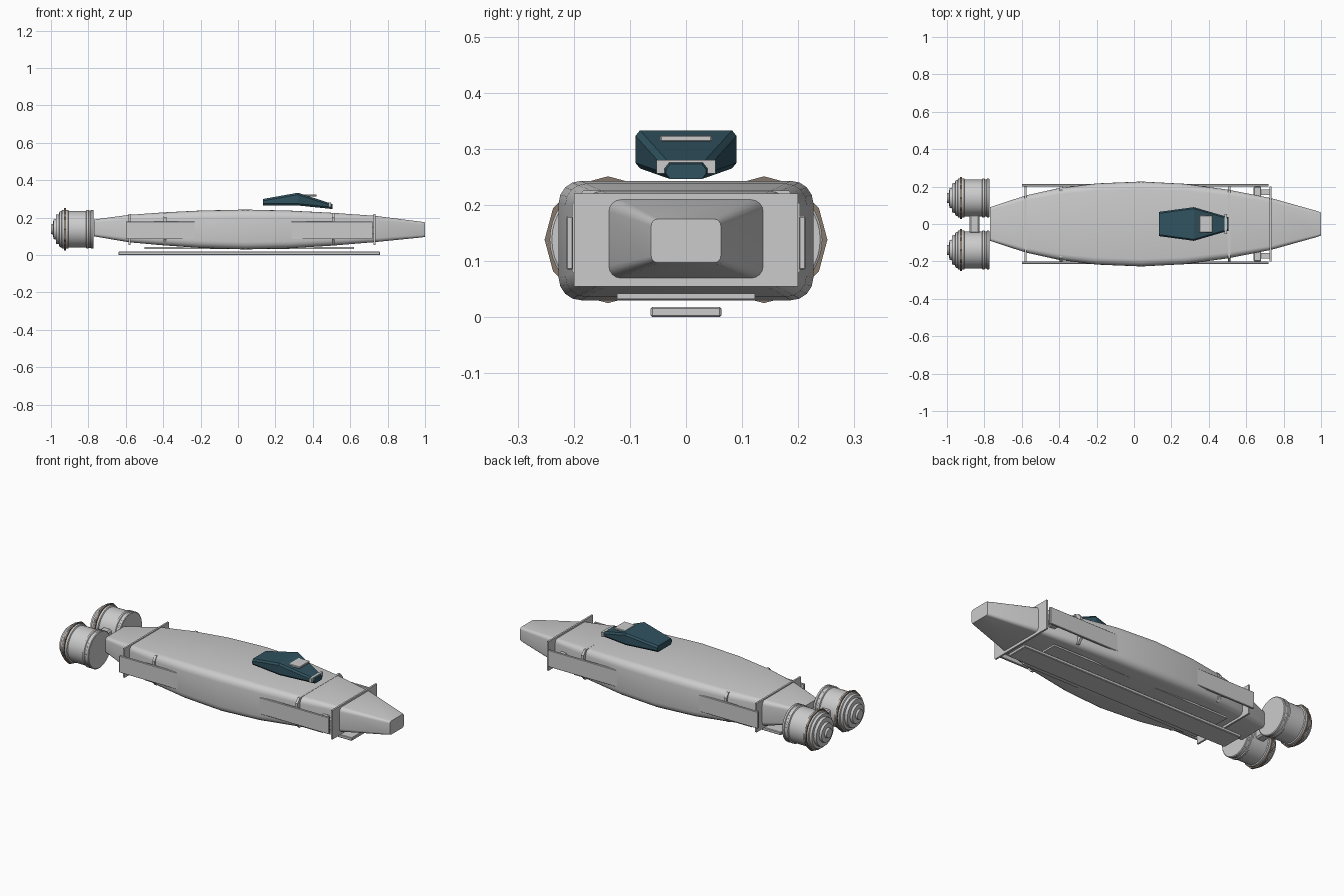
import bpy, bmesh, math

cube = bpy.data.objects.get("Cube")
if cube:
    bpy.data.objects.remove(cube)


def material(name, colour):
    m = bpy.data.materials.new(name)
    m.use_nodes = True
    m.diffuse_color = (*colour, 1)
    m.node_tree.nodes["Principled BSDF"].inputs["Base Color"].default_value = (*colour, 1)
    return m


GREY = material("light grey", (0.6, 0.6, 0.6))
TEAL = material("dark teal", (0.03, 0.085, 0.115))
BROWN = material("brown", (0.24, 0.19, 0.15))


def finish(name, bm, mat, smooth=False):
    bmesh.ops.recalc_face_normals(bm, faces=bm.faces)
    mesh = bpy.data.meshes.new(name)
    bm.to_mesh(mesh)
    bm.free()
    mesh.materials.append(mat)
    obj = bpy.data.objects.new(name, mesh)
    bpy.context.collection.objects.link(obj)
    if smooth:
        bpy.ops.object.select_all(action="DESELECT")
        obj.select_set(True)
        bpy.context.view_layer.objects.active = obj
        bpy.ops.object.shade_smooth_by_angle(angle=math.radians(30))
    return obj


def skin(name, rings, mat, smooth=False):
    """Join a row of equal point rings into a capped solid."""
    bm = bmesh.new()
    rows = [[bm.verts.new(p) for p in ring] for ring in rings]
    n = len(rows[0])
    for a, b in zip(rows, rows[1:]):
        for i in range(n):
            j = (i + 1) % n
            bm.faces.new((a[i], a[j], b[j], b[i]))
    bm.faces.new(rows[0])
    bm.faces.new(rows[-1])
    return finish(name, bm, mat, smooth)


def section(x, half, low, high, ry, rz, steps):
    """Rounded rectangle across the ship at x."""
    mid, tall = (low + high) / 2, (high - low) / 2
    ring = []
    for q, (sy, sz) in enumerate(((1, 1), (-1, 1), (-1, -1), (1, -1))):
        for k in range(steps + 1):
            a = math.pi / 2 * (q + k / steps)
            ring.append((x, sy * (half - ry) + ry * math.cos(a),
                         mid + sz * (tall - rz) + rz * math.sin(a)))
    return ring


def box(name, xs, ys, zs, mat=GREY, bevel=0.0):
    bm = bmesh.new()
    bmesh.ops.create_cube(bm, size=1)
    for v in bm.verts:
        for i, (a, b) in enumerate((xs, ys, zs)):
            v.co[i] = a + (b - a) * (v.co[i] + 0.5)
    if bevel:
        bmesh.ops.bevel(bm, geom=bm.edges[:], offset=bevel, segments=1, affect="EDGES")
    return finish(name, bm, mat)


def turned(name, profile, y, z, sides, mat, smooth=True):
    """Solid of revolution along x from (x, radius) pairs."""
    rings = [[(x, y + r * math.sin(2 * math.pi * i / sides),
               z + r * math.cos(2 * math.pi * i / sides)) for i in range(sides)]
             for x, r in profile]
    return skin(name, rings, mat, smooth)


# Hull: position, half width, bottom, top, corner size
stations = [(-0.77, 0.09, 0.10, 0.19, 0.015), (-0.58, 0.152, 0.068, 0.215, 0.025),
            (-0.4, 0.192, 0.052, 0.228, 0.033), (-0.2, 0.217, 0.038, 0.238, 0.038),
            (0.04, 0.227, 0.03, 0.243, 0.04), (0.27, 0.215, 0.036, 0.238, 0.037),
            (0.5, 0.184, 0.05, 0.226, 0.032), (0.73, 0.139, 0.069, 0.21, 0.022),
            (0.98, 0.069, 0.094, 0.178, 0.013), (1.0, 0.062, 0.097, 0.175, 0.012)]
skin("hull", [section(x, w, lo, hi, c, c, 4) for x, w, lo, hi, c in stations], GREY, True)

# Bulkhead plates and the narrower ribs between them
for name, x in (("rear_bulkhead", -0.58), ("front_bulkhead", 0.73)):
    box(name, (x - 0.005, x + 0.005), (-0.2, 0.2), (0.055, 0.22))
for name, x in (("rear_rib", -0.39), ("front_rib", 0.51)):
    skin(name, [section(x + d, 0.203, 0.057, 0.226, 0.02, 0.025, 1)
                for d in (-0.007, 0.007)], GREY)

# Side plates and their brackets
for side, s in (("left", 1), ("right", -1)):
    ys = sorted((s * 0.201, s * 0.213))
    box(side + "_side_plate", (-0.6, 0.72), ys, (0.085, 0.18), bevel=0.002)
    box(side + "_bracket", (0.64, 0.68), sorted((s * 0.13, s * 0.2)), (0.105, 0.16), bevel=0.004)
    box(side + "_bracket_rod", (0.68, 0.73), sorted((s * 0.155, s * 0.185)), (0.115, 0.15))

# Belly plates
box("upper_belly_plate", (-0.5, 0.62), (-0.123, 0.123), (0.032, 0.042))
box("lower_belly_plate", (-0.64, 0.76), (-0.063, 0.063), (0.0, 0.018), bevel=0.003)

# Canopy with its upper plate and nose cuff
skin("canopy", [section(x, w, lo, hi, 0.008, 0.01, 1) for x, w, lo, hi in
                ((0.135, 0.065, 0.265, 0.3), (0.32, 0.09, 0.265, 0.333),
                 (0.505, 0.036, 0.246, 0.273))], TEAL)
box("canopy_plate", (0.35, 0.42), (-0.046, 0.046), (0.313, 0.324), bevel=0.002)
box("canopy_cuff", (0.485, 0.498), (-0.053, 0.053), (0.256, 0.28))

# Engines
body = [(-0.772, 0.1), (-0.775, 0.104), (-0.785, 0.104), (-0.788, 0.1), (-0.797, 0.1),
        (-0.8, 0.104), (-0.81, 0.104), (-0.813, 0.098), (-0.905, 0.098), (-0.908, 0.104),
        (-0.94, 0.104), (-0.943, 0.098), (-0.955, 0.094), (-0.957, 0.08), (-0.972, 0.078),
        (-0.974, 0.055), (-0.987, 0.052), (-0.989, 0.028), (-1.0, 0.026)]
for side, s in (("left", 1), ("right", -1)):
    turned(side + "_engine", body, s * 0.139, 0.138, 40, GREY)
    turned(side + "_engine_band", [(-0.92, 0.113), (-0.93, 0.113)], s * 0.139, 0.138, 12, BROWN, False)
box("engine_link", (-0.88, -0.825), (-0.05, 0.05), (0.11, 0.17), bevel=0.008)
